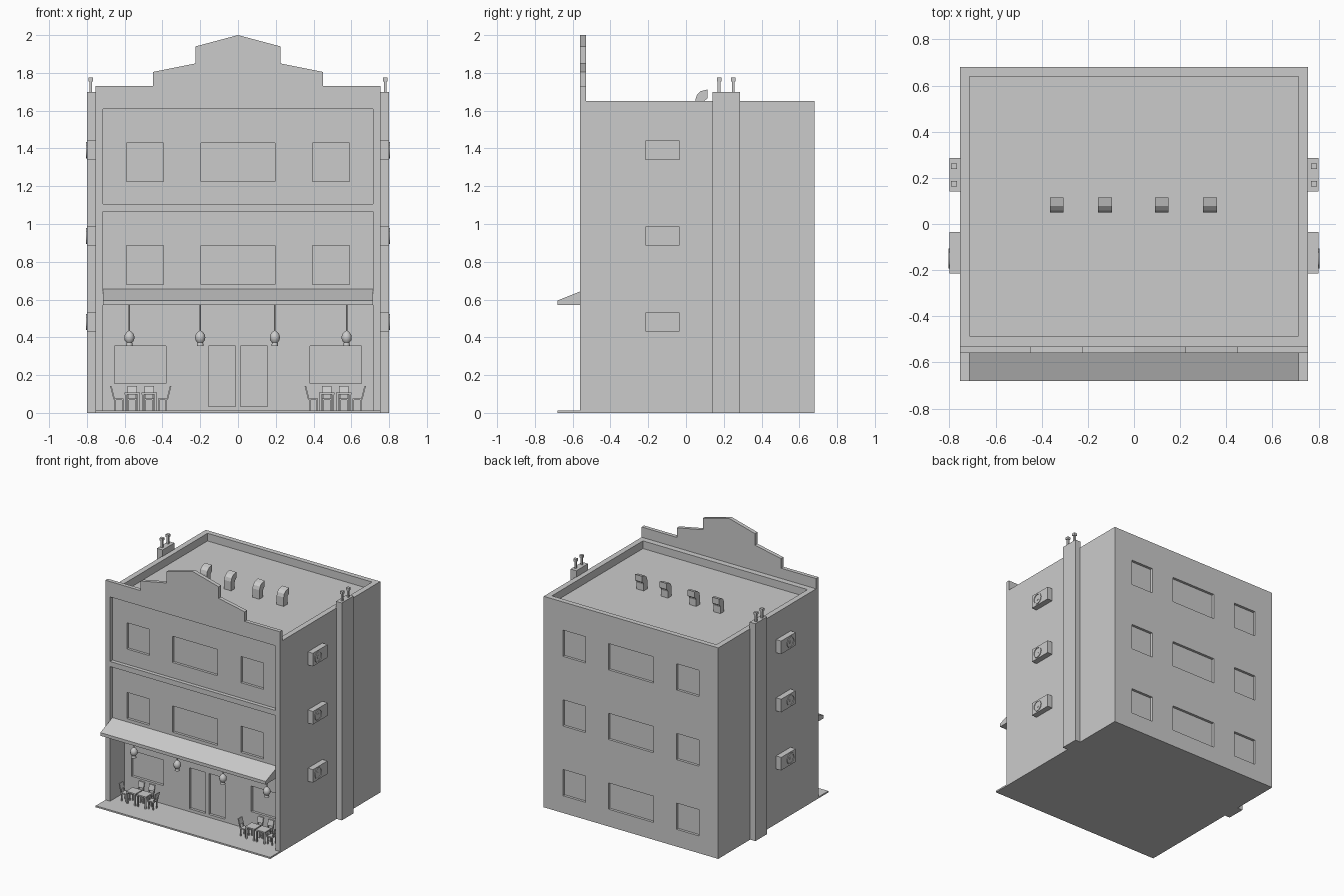
import bpy, bmesh, math
from mathutils import Matrix, Vector

if "Cube" in bpy.data.objects:
    bpy.data.objects.remove(bpy.data.objects["Cube"])


def finish(name, bm):
    bmesh.ops.recalc_face_normals(bm, faces=bm.faces)
    me = bpy.data.meshes.new(name)
    bm.to_mesh(me)
    bm.free()
    ob = bpy.data.objects.new(name, me)
    bpy.context.collection.objects.link(ob)
    return ob


def add_box(bm, x0, x1, y0, y1, z0, z1):
    m = Matrix.Translation(((x0 + x1) / 2, (y0 + y1) / 2, (z0 + z1) / 2)) @ \
        Matrix.Diagonal((x1 - x0, y1 - y0, z1 - z0, 1))
    bmesh.ops.create_cube(bm, size=1, matrix=m)


def boxes(name, items):
    bm = bmesh.new()
    for b in items:
        add_box(bm, *b)
    return finish(name, bm)


def prism(name, pts, offset):
    bm = bmesh.new()
    f = bm.faces.new([bm.verts.new(p) for p in pts])
    r = bmesh.ops.extrude_face_region(bm, geom=[f])
    vs = [g for g in r["geom"] if isinstance(g, bmesh.types.BMVert)]
    bmesh.ops.translate(bm, verts=vs, vec=Vector(offset))
    return finish(name, bm)


def lathe(name, profile, loc, seg=12):
    bm = bmesh.new()
    vs = [bm.verts.new((r, 0, z)) for r, z in profile]
    es = [bm.edges.new(p) for p in zip(vs, vs[1:])]
    bmesh.ops.spin(bm, geom=vs + es, axis=(0, 0, 1), cent=(0, 0, 0),
                   angle=2 * math.pi, steps=seg)
    bmesh.ops.remove_doubles(bm, verts=bm.verts, dist=1e-5)
    ob = finish(name, bm)
    ob.location = loc
    return ob


def carve(ob, items):
    cutter = boxes("cutter", items)
    cutter.hide_render = True
    mod = ob.modifiers.new("carve", 'BOOLEAN')
    mod.operation, mod.solver, mod.object = 'DIFFERENCE', 'EXACT', cutter
    bpy.context.view_layer.objects.active = ob
    bpy.ops.object.modifier_apply(modifier=mod.name)
    bpy.data.objects.remove(cutter)


# Main block with roof well, facade panels and covered terrace
building = boxes("building", [(-.755, .755, -.56, .68, 0, 1.65)])
carve(building, [(-.712, .712, -.485, .64, 1.59, 1.75),
                 (-.715, .715, -.70, -.53, 1.105, 1.61),
                 (-.715, .715, -.70, -.53, .60, 1.065),
                 (-.715, .715, -.70, -.38, .012, .57)])

# Window and door recesses
columns = [(-.59, -.395), (-.195, .195), (.395, .59)]
openings = []
for a, b in columns:
    openings += [(a, b, -.545, -.51, z, z + .205) for z in (.68, 1.225)]
    openings += [(a, b, .66, .75, z, z + .205) for z in (.135, .68, 1.225)]
openings += [(a, b, -.40, -.36, .155, .355) for a, b in ((-.655, -.38), (.38, .655))]
openings += [(a, b, -.40, -.36, .035, .355) for a, b in ((-.155, -.013), (.013, .155))]
carve(building, openings)

# Stepped parapet
half = [(.755, 1.65), (.755, 1.73), (.45, 1.73), (.45, 1.805),
        (.225, 1.85), (.225, 1.94)]
outline = half + [(0, 2.0)] + [(-x, z) for x, z in reversed(half)]
prism("parapet", [(x, -.56, z) for x, z in outline], (0, .03, 0))

# Terrace slab and awning
boxes("terrace_slab", [(-.755, .755, -.68, -.56, 0, .012)])
prism("awning", [(-.715, y, z) for y, z in
                 ((-.53, .655), (-.68, .595), (-.68, .57), (-.53, .57))], (1.43, 0, 0))

# Roof vents: elbow ducts opening towards the back
elbow = [(.05, 1.59), (.05, 1.66), (.058, 1.685), (.078, 1.703), (.115, 1.712),
         (.115, 1.665), (.10, 1.655), (.095, 1.64), (.095, 1.59)]
for x in (-.335, -.125, .12, .33):
    prism("roof_vent", [(x - .03, y, z) for y, z in elbow], (.06, 0, 0))

for s in (-1, 1):
    # Side chimneys with capped flues
    def side(name, items):
        return boxes(name, [(min(s * b[0], s * b[1]), max(s * b[0], s * b[1]), *b[2:])
                            for b in items])
    side("chimney", [(.75, .80, .14, .285, 0, 1.70)])
    for y in (.175, .25):
        side("flue", [(.773, .787, y - .007, y + .007, 1.70, 1.757),
                      (.768, .792, y - .012, y + .012, 1.755, 1.775)])
    # Air conditioners with fan rings
    for z in (.43, .885, 1.34):
        side("air_conditioner", [(.75, .799, -.215, -.035, z, z + .102)])
        ring = lathe("fan_ring", [(.036, 0), (.036, .006), (.043, .006), (.043, 0), (.036, 0)],
                     (s * .798, -.15, z + .051), 20)
        ring.rotation_euler = (0, s * math.pi / 2, 0)
        hub = lathe("fan_hub", [(.012, 0), (.012, .003), (0, .003)],
                    (s * .798, -.15, z + .051), 12)
        hub.rotation_euler = (0, s * math.pi / 2, 0)

# Hanging lamps
for x in (-.575, -.2, .195, .575):
    lathe("lamp", [(0, .355), (.018, .355), (.015, .372), (.025, .385), (.027, .40),
                   (.024, .415), (.012, .43), (.004, .435), (.004, .572)], (x, -.465, 0))


# Terrace furniture
def seat(x, y, dx, dy):
    r = .024
    bm = bmesh.new()
    add_box(bm, x - r, x + r, y - r, y + r, .068, .076)
    for i in (-1, 1):
        for j in (-1, 1):
            lx, ly = x + i * (r - .004), y + j * (r - .004)
            add_box(bm, lx - .004, lx + .004, ly - .004, ly + .004, .012, .07)
    # reclined backrest
    bx, by = x + dx * r, y + dy * r
    start = len(bm.verts)
    add_box(bm, bx - (.004 if dx else r), bx + (.004 if dx else r),
            by - (.004 if dy else r), by + (.004 if dy else r), .10, .142)
    for k in (-1, 1):
        px, py = bx + (k * (r - .004) if dy else 0), by + (k * (r - .004) if dx else 0)
        add_box(bm, px - .004, px + .004, py - .004, py + .004, .07, .11)
    bm.verts.ensure_lookup_table()
    for v in bm.verts[start:]:
        v.co += Vector((dx, dy, 0)) * (v.co.z - .07) * .25
    finish("chair", bm)


for cx in (-.515, .515):
    for k in (-1, 1):
        tx = cx + k * .045
        legs = [(tx + i * .033 - .005, tx + i * .033 + .005,
                 -.485 + j * .033 - .005, -.485 + j * .033 + .005, .012, .1)
                for i in (-1, 1) for j in (-1, 1)]
        boxes("table", [(tx - .041, tx + .041, -.526, -.444, .098, .108)] + legs)
        seat(cx + k * .116, -.485, k, 0)
        seat(tx, -.43, 0, 1)

# Smooth the round parts, keep hard edges
for ob in bpy.data.objects:
    ob.select_set(ob.name.startswith(("lamp", "fan")))
    if ob.select_get():
        bpy.context.view_layer.objects.active = ob
bpy.ops.object.shade_smooth_by_angle(angle=math.radians(40))
